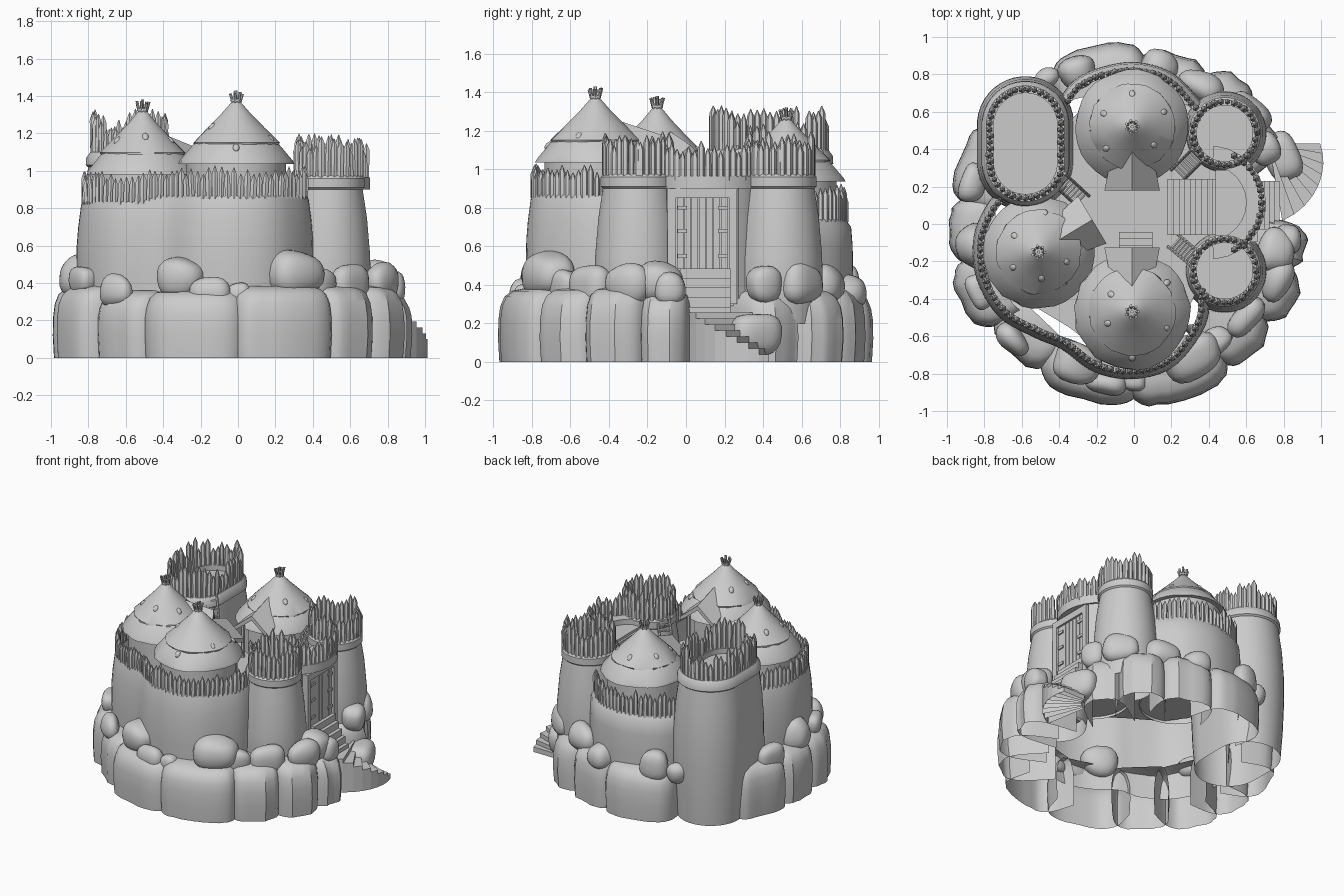
import bpy, bmesh, math, random
from mathutils import Vector as V, Matrix as M

if "Cube" in bpy.data.objects:
    bpy.data.objects.remove(bpy.data.objects["Cube"])
random.seed(4)
R = random.uniform


def finish(name, bm):
    bmesh.ops.recalc_face_normals(bm, faces=bm.faces)
    me = bpy.data.meshes.new(name)
    bm.to_mesh(me)
    bm.free()
    bpy.context.collection.objects.link(bpy.data.objects.new(name, me))


def loft(bm, rings, closed=True, cap=False):
    vs = [[bm.verts.new(p) for p in r] for r in rings]
    n = len(rings[0])
    for a, b in zip(vs, vs[1:]):
        for i in range(n if closed else n - 1):
            j = (i + 1) % n
            bm.faces.new((a[i], a[j], b[j], b[i]))
    if cap:
        bm.faces.new(vs[-1])


def box(bm, c, s, rot=0.0):
    bmesh.ops.create_cube(bm, size=1, matrix=M.Translation(c) @ M.Rotation(rot, 4, 'Z') @ M.Diagonal((*s, 1)))


def rod(bm, a, b, r, n=6):
    a, b = V(a), V(b)
    m = M.Translation((a + b) / 2) @ (b - a).to_track_quat('Z', 'Y').to_matrix().to_4x4()
    bmesh.ops.create_cone(bm, cap_ends=True, segments=n, radius1=r, radius2=r, depth=(b - a).length, matrix=m)


def ring(c, r, z, n=32, h=0.0, jit=0.0):
    """circle, or stadium when h > 0"""
    out = []
    for i in range(n):
        t = math.tau * (i + .5) / n
        k = r * (1 + R(-jit, jit))
        out.append(V((c[0] + k * math.cos(t), c[1] + k * math.sin(t) + math.copysign(h, math.sin(t)), z)))
    return out


def arc(c, r, z, a0, a1, n=12):
    return [V((c[0] + r * math.cos(t), c[1] + r * math.sin(t), z))
            for t in (math.radians(a0 + (a1 - a0) * i / n) for i in range(n + 1))]


def spline(pts, n=5):
    p = [V((*q, 0)) for q in pts]
    p = [2 * p[0] - p[1]] + p + [2 * p[-1] - p[-2]]
    out = []
    for a, b, c, d in zip(p, p[1:], p[2:], p[3:]):
        for i in range(n):
            t = i / n
            out.append(.5 * (2 * b + (c - a) * t + (2 * a - 5 * b + 4 * c - d) * t * t + (3 * b - a - 3 * c + d) * t ** 3))
    return out + [p[-2]]


def stakes(name, path, z, h0, h1, closed=False, step=.034, r=.0185):
    """row of sharpened posts along a path"""
    bm = bmesh.new()
    pts = path + path[:1] if closed else path
    carry = 0
    for a, b in zip(pts, pts[1:]):
        d = (b - a).length
        s = carry
        while s < d:
            p = a.lerp(b, s / d)
            h, k, w = R(h0, h1), r * R(.85, 1.1), R(-.006, .006)
            zz = z + p.z
            loft(bm, [ring(p, k, zz, 6), ring((p.x + w, p.y), k, zz + h - .04, 6),
                      ring((p.x + w, p.y), .002, zz + h, 6)], cap=True)
            s += step
        carry = s - d
    finish(name, bm)


# base rocks: open-bottomed rounded shells (start angle, end angle, outer radius)
bm = bmesh.new()
for a0, a1, ro in [(-122, -90, .98), (-90, -58, .98), (-58, -36, .95), (-36, -16, .96), (-16, 0, .93),
                   (25, 44, .9), (44, 64, .96), (64, 88, .94), (88, 118, .975), (146, 172, 1.0),
                   (172, 193, .99), (193, 215, 1.02), (215, 238, .96)]:
    am, hw = math.radians((a0 + a1) / 2), ro * math.sin(math.radians(a1 - a0) / 2) * 1.04
    dp = .3 if -60 < a0 < 60 else .23
    top = R(.35, .385)
    u, w = V((math.cos(am), math.sin(am), 0)), V((-math.sin(am), math.cos(am), 0))
    wob = [R(.96, 1.03) for _ in range(17)]
    rings = []
    for z, s in [(0, .97), (.12, 1), (.22, .99), (top - .09, .95), (top - .04, .86), (top - .01, .7), (top + .005, .4)]:
        row = []
        for i in range(17):
            t = math.radians(-95 + 190 * i / 16)
            c, q = math.cos(t), math.sin(t)
            row.append(u * (ro - dp + dp * s * wob[i] * math.copysign(abs(c) ** .55, c))
                       + w * hw * (.35 + .65 * s) * math.copysign(abs(q) ** .7, q) + V((0, 0, z)))
        rings.append(row)
    loft(bm, rings, closed=False, cap=True)
finish("base_rocks", bm)

# loose boulders on the rock ring
bm = bmesh.new()
for x, y, z, s in [(-.86, -.12, .43, .12), (-.82, -.36, .41, .09), (-.65, -.62, .36, .09), (-.3, -.75, .42, .13),
                   (-.15, -.85, .35, .09), (0, -.84, .34, .07), (.31, -.71, .45, .15), (.44, -.62, .39, .09),
                   (.6, -.5, .39, .11), (.76, -.14, .41, .12), (.82, -.08, .38, .09), (.76, -.3, .4, .11),
                   (.7, .4, .4, .1), (.36, .74, .4, .11), (.14, .85, .36, .1), (-.3, .81, .4, .11),
                   (-.47, .78, .36, .07), (-.86, .22, .38, .1), (.79, .36, .14, .13), (.62, .6, .41, .11)]:
    m = M.Translation((x, y, z)) @ M.Rotation(math.atan2(y, x), 4, 'Z') @ M.Diagonal((s * .75, s * 1.05, s * .95, 1))
    f = [R(0, 6) for _ in range(3)]
    for v in bmesh.ops.create_icosphere(bm, subdivisions=3, radius=1, matrix=M())["verts"]:
        p = v.co.copy()
        k = 1 + .08 * math.sin(3 * p.x + f[0]) + .08 * math.sin(3 * p.y + f[1]) + .05 * math.sin(3 * p.z + f[2])
        v.co = m @ (V([math.copysign(abs(e) ** .85, e) for e in p]) * k)
finish("boulders", bm)

# curtain walls with stakes; the left stretch is slightly lower
walls = {"front": ([(.37, -.36), (.35, -.53), (.2, -.73), (0, -.795), (-.2, -.76), (-.37, -.64), (-.52, -.575),
                    (-.7, -.47), (-.81, -.28), (-.825, -.08), (-.76, .08), (-.66, .2)], .835, .13, .18),
         "back": ([(.36, .6), (.2, .77), (.02, .83), (-.15, .81), (-.3, .74), (-.4, .6)], .74, .14, .2)}
for k, (pts, top, h0, h1) in walls.items():
    path = spline(pts)
    nrm = []
    for i in range(len(path)):
        t = path[min(i + 1, len(path) - 1)] - path[max(i - 1, 0)]
        nrm.append(V((t.y, -t.x, 0)).normalized())
    sg = 1 if nrm[len(nrm) // 2].dot(path[len(nrm) // 2]) > 0 else -1
    if k == "front":
        for p in path:
            p.z = .03 * min(1, max(0, (p.x + .52) / .1))
    bm = bmesh.new()
    loft(bm, [[p + n * sg * o + V((0, 0, z)) for p, n in zip(path, nrm)]
              for o, z in [(.02, .17), (.035, .45), (.033, .6), (.025, .7), (.01, top - .02), (.003, top), (-.025, top)]],
         closed=False)
    finish(k + "_wall", bm)
    stakes(k + "_wall_stakes", [p - n * sg * .008 for p, n in zip(path, nrm)], top - .015, h0, h1)

# towers: two round ones and one oblong
ROUND = [(.2, .2), (.225, .4), (.222, .55), (.205, .75), (.182, .9), (.193, .91), (.193, .96), (.18, .975), (.15, .975), (.15, .95)]
for name, c, h, prof, zs, hh, rs in [
    ("front_gate_tower", (.485, -.25), 0, ROUND, .95, (.17, .25), .17),
    ("back_gate_tower", (.485, .485), 0, ROUND, .95, (.17, .25), .17),
    ("oblong_tower", (-.58, .43), .1, [(.235, 0), (.25, .2), (.26, .45), (.258, .65), (.245, .85), (.222, 1.02), (.235, 1.03),
                                      (.232, 1.07), (.21, 1.1), (.17, 1.1), (.17, 1.06)], 1.07, (.15, .26), .192)]:
    bm = bmesh.new()
    loft(bm, [ring(c, r, z, 40, h) for r, z in prof], cap=True)
    finish(name, bm)
    stakes(name + "_stakes", ring(c, rs, 0, 40, h), zs, *hh, closed=True)

# courtyard floor
bm = bmesh.new()
bm.faces.new([bm.verts.new((x, y, .72)) for x, y in
              [(.27, -.5), (.15, -.67), (0, -.72), (-.18, -.68), (-.35, -.55), (-.6, -.4), (-.71, -.25), (-.74, -.05),
               (-.6, .2), (-.4, .5), (-.23, .66), (0, .76), (.2, .7), (.36, .5), (.5, .35), (.5, -.1), (.36, -.3)]])
finish("courtyard_floor", bm)

# gatehouse: jambs, lintel, recess, walkway
G = (.4, .115)


def arc_block(bm, a0, a1, r0, r1, z0, z1):
    A = [arc(G, r, z, a0, a1) for r, z in [(r0, z0), (r1, z0), (r1, z1), (r0, z1), (r0, z0)]]
    loft(bm, A, closed=False)
    for i in (0, -1):
        bm.faces.new([bm.verts.new(q[i]) for q in A[:4]])


bm = bmesh.new()
arc_block(bm, -85, -40, .2, .29, .2, .9)
arc_block(bm, 33, 85, .2, .29, .2, .9)
arc_block(bm, -85, 85, .2, .305, .9, .965)
box(bm, (.6, .08, .6), (.03, .36, .62))
for y in (-.075, .245):
    box(bm, (.63, y, .6), (.06, .04, .6))
box(bm, (.63, .085, .875), (.06, .36, .05))
box(bm, (.52, .11, .91), (.17, .36, .03))
finish("gatehouse", bm)
stakes("gate_stakes", arc(G, .285, 0, -62, 62), .94, .15, .21)

# plank door with strap hinges
bm = bmesh.new()
for i in range(7):
    box(bm, (.632, -.03 + i * .038, .67), (.025, .034, .37))
for z in (.55, .68, .8):
    for y in (-.02, .19):
        box(bm, (.648, y, z), (.012, .05, .02))
finish("door", bm)

# outer stairs: straight flight then a turning fan down to the ground
bm = bmesh.new()
for i in range(5):
    top = .485 - i * .05
    box(bm, (.645 + i * .027, .1, (top + .15) / 2 + .01), (.05, .26, top - .17))
P = V((.72, .43, 0))
for i in range(8):
    q = []
    for j in (i, i + 1):
        t, ro = math.radians(-80 + 10 * j), .42 - .145 * j / 8
        d = V((math.cos(t), math.sin(t), 0))
        q.append((P + d * .09, P + d * ro))
    z = V((0, 0, .255 - i * .031))
    loop = [q[0][0], q[0][1], q[1][1], q[1][0]]
    loft(bm, [loop, [p + z for p in loop]], cap=True)
finish("outer_stairs", bm)

# inner stairs up to the gate walkway and the small steps at the front hut
bm = bmesh.new()
for i in range(9):
    h = .02 + i * .021
    box(bm, (.195 + i * .03, .09, .72 + h / 2), (.03, .3, h))
for i in range(3):
    box(bm, (.01, -.13 + i * .035, .75 - i * .01), (.18, .035, .06 - i * .02))
finish("inner_stairs", bm)

# huts: wall, two-layer thatch, porch, finial, patches
for name, c, r, ez, az, door in [("front_hut", (-.01, -.47), .31, 1.035, 1.375, 90),
                                 ("left_hut", (-.51, -.15), .3, .98, 1.325, 31),
                                 ("back_hut", (-.01, .52), .305, .935, 1.265, 270)]:
    H = az - ez
    bm = bmesh.new()
    loft(bm, [ring(c, r * .86, .7), ring(c, r * .86, ez + .04)])
    finish(name + "_wall", bm)
    bm = bmesh.new()
    loft(bm, [ring(c, r * .8, ez + .01), ring(c, r, ez, jit=.02), ring(c, r * .98, ez + .02),
              ring(c, r * .7, ez + H * .36), ring(c, r * .5, ez + H * .5)])
    loft(bm, [ring(c, r * .74, ez + H * .31, jit=.04), ring(c, r * .75, ez + H * .34, jit=.03), ring(c, r * .5, ez + H * .57),
              ring(c, r * .25, ez + H * .8), ring(c, r * .1, az - .015), ring(c, .012, az)], cap=True)
    finish(name + "_roof", bm)
    # gabled porch over the doorway
    d = V((math.cos(math.radians(door)), math.sin(math.radians(door)), 0))
    s = V((-d.y, d.x, 0))
    o = V((*c, 0))
    bm = bmesh.new()
    rows = []
    for k, zz, w in [(.1, H * .6, .1), (r + .035, H * .36, .148)]:
        rows.append([o + d * k + s * a * w + V((0, 0, ez + zz - b)) for a, b in
                     [(-1, .1), (0, -.02), (1, .1), (1, .13), (0, .015), (-1, .13)]])
    loft(bm, rows, cap=True)
    for sg in (-1, 1):
        rod(bm, o + d * r + s * sg * .1 + V((0, 0, .72)), o + d * r + s * sg * .1 + V((0, 0, ez + .03)), .014)
    box(bm, o + d * r * .85 + V((0, 0, (.72 + ez) / 2)), (.03, .15, ez - .72), math.radians(door))
    finish(name + "_porch", bm)
    # splayed pole finial and thatch patches
    bm = bmesh.new()
    for i in range(7):
        e = V((math.cos(i * math.tau / 7), math.sin(i * math.tau / 7), 0))
        rod(bm, o + e * .014 + V((0, 0, az - .03)), o + e * .034 + V((0, 0, az + R(.035, .05))), .008)
    rod(bm, o + V((0, 0, az - .01)), o + V((0, 0, az + .055)), .009)
    rod(bm, o + V((0, 0, az - .005)), o + V((0, 0, az + .008)), .03, 12)
    for i in range(5):
        t, k = math.radians(door + 50 + i * 65), R(.4, .8)
        e = V((math.cos(t), math.sin(t), 0))
        m = (M.Translation(o + e * r * k + V((0, 0, ez + H * (1.05 - k)))) @ M.Rotation(t, 4, 'Z')
             @ M.Rotation(math.atan2(H, r), 4, 'Y') @ M.Diagonal((.026, .018, .014, 1)))
        bmesh.ops.create_icosphere(bm, subdivisions=2, radius=1, matrix=m)
    finish(name + "_finial", bm)

# ladders to the tower tops
for i, (a, b) in enumerate([((-.27, .12, .73), (-.4, .24, 1.12)), ((.23, .26, .73), (.34, .37, 1.0)),
                            ((.21, -.09, .73), (.33, -.19, 1.0))]):
    a, b = V(a), V(b)
    s = V((-(b - a).y, (b - a).x, 0)).normalized() * .042
    bm = bmesh.new()
    for k in (-1, 1):
        rod(bm, a + s * k, b + s * k, .009)
    for j in range(1, 8):
        p = a.lerp(b, j / 8)
        rod(bm, p - s * 1.2, p + s * 1.2, .009)
    finish("ladder_%d" % (i + 1), bm)

# smooth shading with sharp creases kept
bpy.ops.object.select_all(action='SELECT')
bpy.context.view_layer.objects.active = bpy.data.objects["base_rocks"]
bpy.ops.object.shade_smooth_by_angle(angle=math.radians(35))
